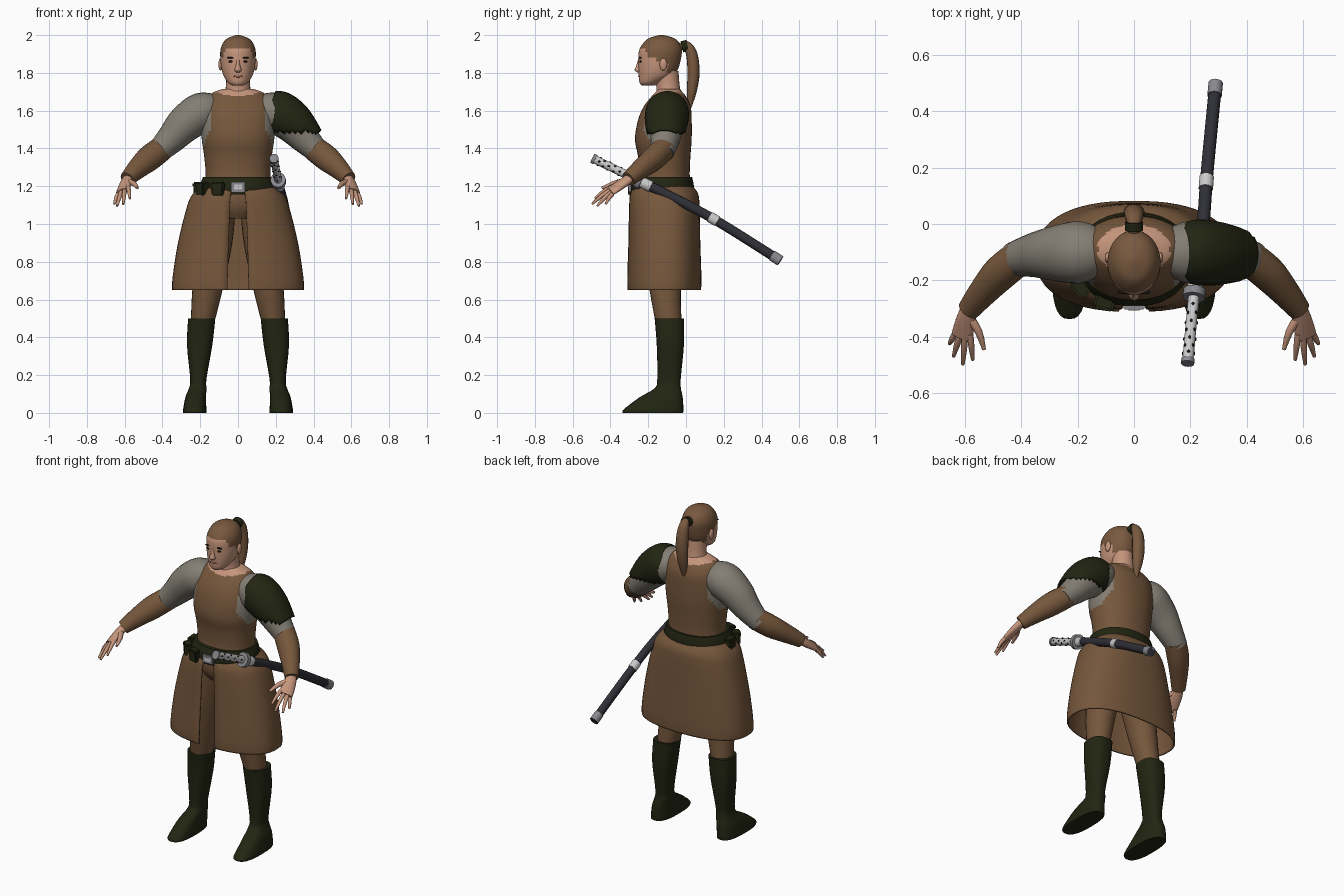
import bpy, bmesh, math
from mathutils import Vector

if "Cube" in bpy.data.objects:
    bpy.data.objects.remove(bpy.data.objects["Cube"], do_unlink=True)


def material(name, r, g, b):
    m = bpy.data.materials.new(name)
    m.use_nodes = True
    m.diffuse_color = (r, g, b, 1)
    bsdf = next(n for n in m.node_tree.nodes if n.type == 'BSDF_PRINCIPLED')
    bsdf.inputs["Base Color"].default_value = (r, g, b, 1)
    bsdf.inputs["Roughness"].default_value = 0.8
    return m


BROWN = material("brown leather", .18, .095, .045)
GREEN = material("dark green leather", .016, .018, .006)
GREY = material("grey cloth", .23, .21, .175)
SKIN = material("skin", .56, .30, .20)
HAIR = material("brown hair", .19, .10, .05)
NAVY = material("scabbard lacquer", .028, .028, .038)
WHITE = material("white wrap", .60, .60, .60)
METAL = material("grey metal", .25, .25, .27)
BLACK = material("black", .01, .008, .006)
LIP = material("lips", .40, .18, .13)


def finish(name, bm, mats, rule=None, angle=50):
    bmesh.ops.recalc_face_normals(bm, faces=bm.faces)
    if rule:
        for f in bm.faces:
            f.material_index = rule(f.calc_center_median())
    me = bpy.data.meshes.new(name)
    bm.to_mesh(me)
    bm.free()
    for m in mats:
        me.materials.append(m)
    for p in me.polygons:
        p.use_smooth = True
    me.set_sharp_from_angle(angle=math.radians(angle))
    ob = bpy.data.objects.new(name, me)
    bpy.context.collection.objects.link(ob)
    return ob


def resample(pts, k):
    """Catmull-Rom smoothing of (x, y, z, radius, radius) rows."""
    out = []
    for i in range(len(pts) - 1):
        a, b, c, d = pts[max(i - 1, 0)], pts[i], pts[i + 1], pts[min(i + 2, len(pts) - 1)]
        for j in range(k):
            t = j / k
            out.append([.5 * (2 * q + (r - p) * t + (2 * p - 5 * q + 4 * r - s) * t * t
                              + (3 * q - p - 3 * r + s) * t ** 3)
                        for p, q, r, s in zip(a, b, c, d)])
    return out + [list(pts[-1])]


def loft(name, pts, mats, s=1, ref=None, seg=24, k=4, n=2, rule=None, gap=0,
         drop=None, wall=0):
    """Skin rings along a path; without ref the rings lie flat."""
    rows = resample(pts, k)
    mid = [Vector((r[0] * s, r[1], r[2])) for r in rows]
    bm, rings = bmesh.new(), []
    for i, r in enumerate(rows):
        u, v = Vector((1, 0, 0)), Vector((0, 1, 0))
        if ref:
            t = (mid[min(i + 1, len(mid) - 1)] - mid[max(i - 1, 0)]).normalized()
            u = Vector((ref[0] * s, ref[1], ref[2]))
            u = (u - t * u.dot(t)).normalized()
            v = t.cross(u)
        ring = []
        for j in range(seg):
            a = -math.pi / 2 + gap + (2 * math.pi - 2 * gap) * j / (seg - 1 if gap else seg)
            c, d = math.cos(a), math.sin(a)
            c = math.copysign(abs(c) ** (2 / n), c)
            d = math.copysign(abs(d) ** (2 / n), d)
            ring.append(bm.verts.new(mid[i] + u * c * r[3] + v * d * r[4]))
        rings.append(ring)
    for A, B in zip(rings, rings[1:]):
        for j in range(seg - 1 if gap else seg):
            q = (j + 1) % seg
            bm.faces.new((A[j], A[q], B[q], B[j]))
    if not wall:
        bm.faces.new(rings[0])
        bm.faces.new(rings[-1])
    if drop:
        bmesh.ops.delete(bm, geom=[f for f in bm.faces if drop(f.calc_center_median())],
                         context='FACES')
    ob = finish(name, bm, mats, rule)
    if wall:
        mod = ob.modifiers.new("wall", 'SOLIDIFY')
        mod.thickness = wall
    return ob


def ball(name, loc, size, mat):
    bm = bmesh.new()
    bmesh.ops.create_uvsphere(bm, u_segments=14, v_segments=8, radius=1)
    for v in bm.verts:
        v.co = Vector([c * z + l for c, z, l in zip(v.co, size, loc)])
    return finish(name, bm, [mat])


def box(name, loc, size, mat, turn=0, bevel=.008):
    bm = bmesh.new()
    bmesh.ops.create_cube(bm, size=1)
    for v in bm.verts:
        v.co = Vector([c * z for c, z in zip(v.co, size)])
    bmesh.ops.bevel(bm, geom=bm.edges[:], offset=bevel, segments=2, affect='EDGES')
    ob = finish(name, bm, [mat], angle=35)
    ob.location, ob.rotation_euler = loc, (0, 0, turn)
    return ob


# Torso: brown vest, grey shirt at the armholes, skin at the neckline
def vest_rule(c):
    if c.z > 1.672 + .2 * abs(c.x):
        return 2
    return 1 if abs(c.x) > .148 + max(0, 1.5 - c.z) * .4 else 0


loft("torso", [(0, -.12, 1.15, .19, .15), (0, -.115, 1.25, .172, .135),
               (0, -.115, 1.35, .178, .138), (0, -.12, 1.45, .192, .15),
               (0, -.112, 1.55, .197, .142), (0, -.10, 1.62, .187, .125),
               (0, -.092, 1.67, .165, .095), (0, -.09, 1.70, .125, .07),
               (0, -.09, 1.715, .08, .055)],
     [BROWN, GREY, SKIN], seg=56, k=5, n=2.2, rule=vest_rule)

# Head with hair painted by hairline
loft("neck", [(0, -.09, 1.67, .078, .07), (0, -.095, 1.73, .064, .062),
              (0, -.105, 1.81, .062, .065)], [SKIN])


def hair_rule(c):
    line = 1.93 if c.y < -.21 else 1.885 if c.y < -.15 else 1.86 if c.y < -.1 else 1.80
    return 1 if c.z > line else 0


loft("head", [(0, -.20, 1.733, .03, .035), (0, -.19, 1.748, .052, .056),
              (0, -.162, 1.78, .074, .088), (0, -.147, 1.82, .087, .105),
              (0, -.14, 1.87, .093, .112), (0, -.135, 1.92, .093, .113),
              (0, -.13, 1.96, .078, .094), (0, -.13, 1.985, .053, .064),
              (0, -.13, 2.0, .01, .012)],
     [SKIN, HAIR], seg=40, k=5, rule=hair_rule)
loft("nose", [(0, -.245, 1.875, .008, .008), (0, -.25, 1.84, .011, .013),
              (0, -.252, 1.815, .018, .02), (0, -.248, 1.803, .012, .01)], [SKIN], seg=12)
ball("mouth", (0, -.247, 1.782), (.026, .006, .006), LIP)
for s, side in ((1, "left"), (-1, "right")):
    ball(side + "_eye", (s * .037, -.241, 1.86), (.015, .006, .006), BLACK)
    ball(side + "_brow", (s * .038, -.242, 1.88), (.022, .007, .005), BLACK)
    ball(side + "_ear", (s * .093, -.12, 1.845), (.011, .02, .033), SKIN)

# Ponytail and its tie
loft("ponytail", [(0, -.04, 1.93, .018, .018), (0, 0, 1.947, .024, .022),
                  (0, .03, 1.90, .034, .03), (0, .04, 1.80, .038, .032),
                  (0, .03, 1.70, .03, .026), (0, .018, 1.61, .008, .008)],
     [HAIR], ref=(1, 0, 0), seg=14)
loft("hair_tie", [(0, -.022, 1.938, .032, .03), (0, .008, 1.945, .032, .03)],
     [GREEN], ref=(1, 0, 0), seg=14)

FINGERS = [(.655, -.425, 1.105), (.64, -.47, 1.095), (.607, -.498, 1.105), (.572, -.482, 1.135)]
Y = (0, 1, 0)
for s, side in ((1, "left"), (-1, "right")):
    # Arms
    loft(side + "_sleeve", [(.11, -.10, 1.60, .08, .08), (.19, -.10, 1.592, .11, .105),
                            (.28, -.105, 1.53, .098, .098), (.35, -.11, 1.455, .08, .08),
                            (.43, -.125, 1.375, .06, .06)], [GREY], s, Y)
    loft(side + "_bracer", [(.40, -.113, 1.402, .062, .066), (.47, -.17, 1.348, .062, .068),
                            (.53, -.235, 1.295, .052, .056), (.587, -.305, 1.238, .04, .04)],
         [BROWN], s, Y)
    # Hands
    flat = (.8, 0, -.5)
    loft(side + "_palm", [(.58, -.295, 1.245, .03, .024), (.597, -.34, 1.212, .036, .022),
                          (.61, -.40, 1.172, .042, .016)], [SKIN], s, flat, seg=16)
    for i, tip in enumerate(FINGERS):
        w = (1.5 - i) * .022
        base = (.608 + w * .8, -.39, 1.178 - w * .6)
        bend = [(a + b) / 2 for a, b in zip(base, tip)]
        loft(f"{side}_finger_{i + 1}", [(*base, .012, .012), (bend[0], bend[1], bend[2] + .006, .011, .011),
                                        (*tip, .006, .006)], [SKIN], s, flat, seg=10, k=3)
    loft(side + "_thumb", [(.58, -.335, 1.225, .016, .016), (.55, -.385, 1.213, .014, .014),
                           (.532, -.445, 1.19, .007, .007)], [SKIN], s, flat, seg=10, k=3)
    # Legs and boots
    loft(side + "_trouser_leg", [(.10, -.12, 1.12, .09, .13), (.122, -.118, .9, .092, .115),
                                 (.162, -.11, .65, .08, .083), (.19, -.09, .46, .06, .068)],
         [BROWN], s)
    loft(side + "_boot", [(.192, -.088, .50, .072, .078), (.203, -.083, .36, .067, .072),
                          (.21, -.09, .18, .043, .062), (.213, -.097, .13, .047, .07),
                          (.224, -.13, .085, .054, .112), (.228, -.162, .035, .06, .148),
                          (.229, -.175, .012, .062, .161), (.229, -.175, 0, .061, .16)],
         [GREEN], s, n=2.6, seg=28)

# Shoulder guard on the left arm
loft("shoulder_guard", [(.165, -.10, 1.61, .098, .098), (.22, -.10, 1.588, .116, .116),
                        (.30, -.105, 1.53, .112, .108), (.39, -.11, 1.445, .09, .074)],
     [GREEN], ref=Y, seg=32, k=6, drop=lambda c: c.z < 1.485, wall=.01)

# Pelvis and split skirt
loft("pelvis", [(0, -.12, 1.22, .175, .145), (0, -.12, 1.1, .185, .145),
                (0, -.12, 1.03, .10, .11)], [BROWN])
loft("skirt", [(0, -.12, 1.205, .19, .15), (0, -.116, 1.165, .235, .178),
               (0, -.115, 1.10, .268, .187), (0, -.115, .90, .318, .191),
               (0, -.115, .72, .346, .197), (0, -.115, .65, .349, .195)],
     [BROWN], seg=56, n=2.4, gap=.11, wall=.009)

# Belt, buckle and pouches
loft("belt", [(0, -.125, 1.155, .198, .163), (0, -.125, 1.20, .202, .167),
              (0, -.12, 1.25, .185, .152)], [GREEN], seg=40, n=2.2)
box("buckle", (0, -.297, 1.195), (.075, .014, .055), METAL, bevel=.004)
box("buckle_centre", (0, -.304, 1.195), (.042, .006, .026), WHITE, bevel=.002)
for i, (x, y, turn) in enumerate(((-.105, -.278, -.25), (-.19, -.225, -.85), (-.212, -.135, -1.5))):
    box(f"pouch_{i + 1}", (x, y, 1.185), (.066, .045, .075), GREEN, turn)
    box(f"pouch_flap_{i + 1}", (x, y, 1.208), (.072, .053, .028), GREEN, turn)

# Curved sword: path by distance from butt (0) to scabbard tip (1)
SWORD = resample([(.19, -.495, 1.348, 0, 0), (.215, -.235, 1.222, 0, 0),
                  (.245, 0, 1.105, 0, 0), (.26, .19, 1.0, 0, 0), (.29, .50, .805, 0, 0)], 10)


def sword_part(name, a, b, r, mat):
    loft(name, [(*p[:3], r, r * 1.1) for p in SWORD[a:b + 1]], [mat],
         ref=(1, 0, 0), seg=14, k=1)


sword_part("sword_pommel", 0, 1, .024, METAL)
sword_part("sword_grip", 1, 9, .020, WHITE)
sword_part("sword_guard", 9, 10, .040, METAL)
sword_part("scabbard_mouth", 10, 12, .027, WHITE)
sword_part("scabbard", 12, 40, .023, NAVY)
sword_part("scabbard_band", 27, 29, .026, WHITE)
sword_part("scabbard_tip", 38, 40, .026, METAL)
for i in range(2, 9):
    x, y, z = SWORD[i][:3]
    for j in range(4):
        a = j * math.pi / 2 + i % 2 * math.pi / 4
        ball(f"grip_diamond_{i}_{j + 1}", (x + .019 * math.cos(a), y + .007 * math.sin(a), z + .019 * math.sin(a)),
             (.005, .007, .005), BLACK)
